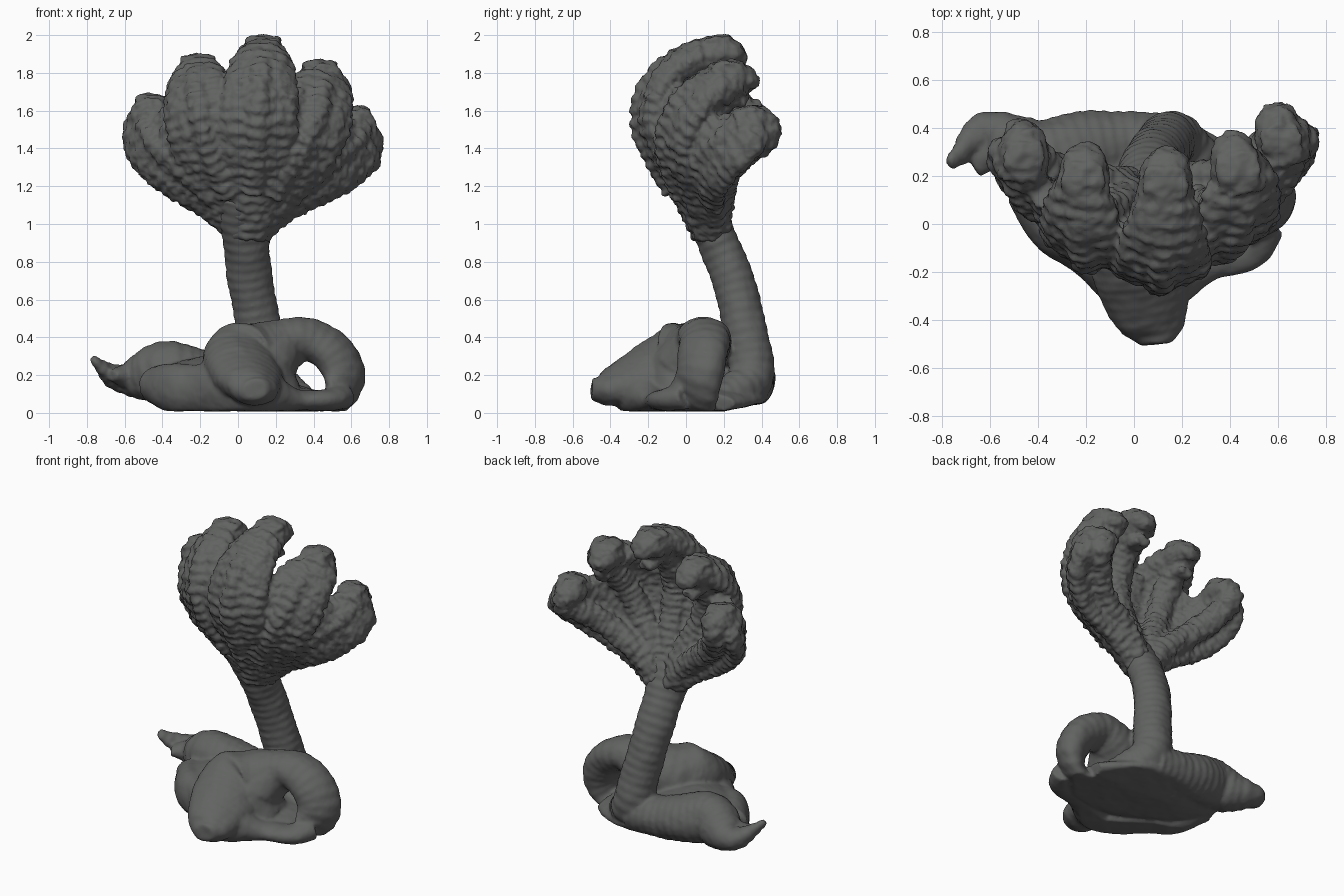
import bpy, bmesh, math
from mathutils import Vector

stone = bpy.data.materials.new("dark_stone")
stone.diffuse_color = (0.12, 0.125, 0.12, 1)


def spline(rows, steps):
    """Catmull-Rom through rows of numbers."""
    out = []
    for i in range(len(rows) - 1):
        a, b = rows[max(i - 1, 0)], rows[i]
        c, d = rows[i + 1], rows[min(i + 2, len(rows) - 1)]
        for s in range(steps):
            t = s / steps
            out.append([0.5 * (2 * q + (r - p) * t + (2 * p - 5 * q + 4 * r - u) * t * t
                               + (3 * q - p - 3 * r + u) * t ** 3)
                        for p, q, r, u in zip(a, b, c, d)])
    out.append(list(rows[-1]))
    return out


def tube(bm, rows, side, rib=0.0, pitch=0.05, sides=40, floor=0.01, steps=16):
    """Sweep an ellipse; each row is x, y, z, half width, half thickness."""
    pts = spline(rows, steps)
    side, rings, dist = Vector(side), [], 0.0
    for i, p in enumerate(pts):
        c = Vector(p[:3])
        lo, hi = Vector(pts[max(i - 1, 0)][:3]), Vector(pts[min(i + 1, len(pts) - 1)][:3])
        if i:
            dist += (c - lo).length
        t = (hi - lo).normalized()
        u = (side - t * side.dot(t)).normalized()
        v = t.cross(u)
        k = rib * math.sin(2 * math.pi * dist / pitch)
        ring = []
        for j in range(sides):
            a = 2 * math.pi * j / sides
            q = c + u * math.cos(a) * (p[3] + k) + v * math.sin(a) * (p[4] + k)
            q.z = max(q.z, floor + max(q.y - 0.2, 0) * 0.2)
            ring.append(bm.verts.new(q))
        rings.append(ring)
    for r0, r1 in zip(rings, rings[1:]):
        for j in range(sides):
            n = (j + 1) % sides
            bm.faces.new((r0[j], r0[n], r1[n], r1[j]))
    bm.faces.new(rings[0][::-1])
    bm.faces.new(rings[-1])


def fuse(name, bm, voxel, rough, grain):
    """Weld overlapping tubes into one carved skin with a rough surface."""
    bmesh.ops.recalc_face_normals(bm, faces=bm.faces)
    me = bpy.data.meshes.new(name)
    bm.to_mesh(me)
    bm.free()
    ob = bpy.data.objects.new(name, me)
    bpy.context.collection.objects.link(ob)
    me.materials.append(stone)
    m = ob.modifiers.new("fuse", 'REMESH')
    m.mode, m.voxel_size, m.use_smooth_shade = 'VOXEL', voxel, True
    s = ob.modifiers.new("soften", 'SMOOTH')
    s.factor, s.iterations = 0.5, 2
    tex = bpy.data.textures.new(name + "_grain", 'CLOUDS')
    tex.noise_scale = grain
    d = ob.modifiers.new("rough", 'DISPLACE')
    d.texture, d.strength, d.mid_level = tex, rough, 0.5
    return ob


# coiled body resting on the ground, with the upright neck
bm = bmesh.new()
# front tongue rising into the arched loop at the right
tube(bm, [(0.09, -0.5, 0.13, 0.06, 0.05), (0.08, -0.42, 0.13, 0.14, 0.09),
          (0.04, -0.22, 0.19, 0.21, 0.15), (0.03, -0.03, 0.28, 0.21, 0.17),
          (0.2, 0.07, 0.34, 0.16, 0.15), (0.36, 0.1, 0.39, 0.14, 0.115),
          (0.5, 0.09, 0.32, 0.14, 0.105), (0.56, 0.07, 0.19, 0.14, 0.095),
          (0.49, 0.03, 0.07, 0.14, 0.06), (0.3, 0.0, 0.06, 0.15, 0.055)],
     (0.6, 0.8, 0), rib=0.002)
tube(bm, [(0.27, 0.0, 0.1, 0.14, 0.08), (0.15, -0.02, 0.22, 0.17, 0.16),
          (0.22, 0.06, 0.33, 0.15, 0.13)], (0, 1, 0))
# low ring around the ground
tube(bm, [(0.56, 0.0, 0.09, 0.07, 0.07), (0.48, -0.1, 0.07, 0.06, 0.09),
          (0.3, -0.15, 0.07, 0.06, 0.09), (0.05, -0.27, 0.12, 0.15, 0.12),
          (-0.2, -0.1, 0.12, 0.14, 0.11), (-0.34, -0.02, 0.13, 0.13, 0.1),
          (-0.43, 0.15, 0.15, 0.1, 0.11)], (0.01, 0.02, 1))
# filled middle
tube(bm, [(0.45, 0.06, 0.05, 0.2, 0.06), (0.2, 0.1, 0.08, 0.32, 0.1),
          (-0.1, 0.12, 0.15, 0.32, 0.15), (-0.35, 0.15, 0.15, 0.24, 0.11),
          (-0.48, 0.18, 0.13, 0.12, 0.07)], (0, 1, 0))
# back coil leading out to the tail
tube(bm, [(0.15, 0.33, 0.14, 0.13, 0.12), (-0.05, 0.33, 0.16, 0.14, 0.13),
          (-0.22, 0.31, 0.19, 0.16, 0.15), (-0.38, 0.28, 0.22, 0.15, 0.16),
          (-0.5, 0.33, 0.19, 0.13, 0.13), (-0.6, 0.38, 0.18, 0.09, 0.08),
          (-0.67, 0.35, 0.2, 0.07, 0.06), (-0.72, 0.29, 0.24, 0.05, 0.035),
          (-0.77, 0.25, 0.29, 0.03, 0.02)], (0.2, 1, 0), rib=0.003)
tube(bm, [(-0.48, 0.34, 0.17, 0.08, 0.08), (-0.58, 0.3, 0.19, 0.07, 0.07),
          (-0.67, 0.24, 0.2, 0.05, 0.03)], (0.2, 1, 0))
# neck, turning into the coil at its foot
tube(bm, [(0.32, 0.18, 0.08, 0.09, 0.07), (0.26, 0.26, 0.11, 0.11, 0.1),
          (0.16, 0.345, 0.2, 0.125, 0.12), (0.11, 0.31, 0.45, 0.12, 0.115),
          (0.065, 0.25, 0.7, 0.12, 0.11), (0.045, 0.17, 0.9, 0.125, 0.105),
          (0.045, 0.11, 1.03, 0.15, 0.1), (0.06, 0.05, 1.15, 0.17, 0.09)],
     (1, 0.3, 0.2), rib=0.003, pitch=0.055)
fuse("coiled_body_and_neck", bm, 0.012, 0.012, 0.1)

# five flared hoods, left to right: width direction, points along each, scale
hoods = [
    ((0.7, -0.5, 0.6), [(0.02, 0.13, 0.96), (-0.11, 0.1, 1.13), (-0.29, 0.09, 1.28),
                        (-0.42, 0.14, 1.4), (-0.48, 0.22, 1.5), (-0.48, 0.26, 1.56),
                        (-0.46, 0.28, 1.58)], 0.9),
    ((1, -0.3, 0.3), [(0.03, 0.12, 0.95), (-0.04, 0.04, 1.15), (-0.15, -0.06, 1.38),
                      (-0.2, -0.08, 1.56), (-0.22, 0.0, 1.71), (-0.22, 0.11, 1.78),
                      (-0.21, 0.19, 1.79)], 0.95),
    ((1, 0, 0), [(0.05, 0.11, 0.95), (0.08, 0.0, 1.17), (0.1, -0.13, 1.4), (0.11, -0.17, 1.58),
                 (0.12, -0.1, 1.76), (0.13, 0.04, 1.87), (0.13, 0.17, 1.89)], 1.0),
    ((1, 0.3, -0.3), [(0.06, 0.12, 0.95), (0.17, 0.04, 1.15), (0.32, -0.04, 1.37),
                      (0.4, -0.02, 1.54), (0.44, 0.08, 1.68), (0.45, 0.19, 1.74),
                      (0.43, 0.23, 1.76)], 0.97),
    ((0.7, 0.5, -0.6), [(0.08, 0.13, 0.96), (0.22, 0.11, 1.13), (0.42, 0.1, 1.27),
                        (0.56, 0.18, 1.38), (0.635, 0.28, 1.45), (0.63, 0.33, 1.5),
                        (0.61, 0.35, 1.52)], 0.92),
]
widths = [0.1, 0.16, 0.2, 0.21, 0.19, 0.15, 0.1]
depths = [0.08, 0.08, 0.085, 0.09, 0.09, 0.1, 0.08]
bm = bmesh.new()
for n, (side, path, k) in enumerate(hoods):
    # ribbed hood
    tube(bm, [(*p, w * k, d * k) for p, w, d in zip(path, widths, depths)],
         side, rib=0.006, pitch=0.055, steps=24)
    # rounded throat standing proud on the hollow side
    throat = [(x * 0.96, y + o, z) for (x, y, z), o in zip(path, (0.03, 0.07, 0.11, 0.13, 0.13, 0.1))]
    tube(bm, [(*p, 0.085 * k, 0.08 * k) for p in throat],
         side, rib=0.006, pitch=0.05, steps=24)
    # raised spine on the outer side
    tube(bm, [(x, y - 0.055, z + 0.01, 0.07 * k, 0.07 * k) for x, y, z in path[1:6]],
         side, rib=0.007, pitch=0.055, steps=24)
    # web closing the gap to the next hood
    if n < 4:
        mid = [(Vector(a) + Vector(b)) / 2 + Vector((0, 0.01, 0))
               for a, b in zip(path[:5], hoods[n + 1][1])]
        tube(bm, [(*p, w, d) for p, w, d in zip(mid, (0.08, 0.11, 0.13, 0.13, 0.08),
                                                (0.06, 0.065, 0.075, 0.08, 0.06))],
             Vector(side) + Vector(hoods[n + 1][0]), rib=0.006, pitch=0.055, steps=24)
    # blunt head with flat crown, snout and lower jaw
    h = Vector(path[-1])
    turn = -0.25 if n > 2 else 0.05
    for parts in ([(-0.1, 0.0, 0.11, 0.09), (0.0, 0.01, 0.115, 0.095),
                   (0.07, 0.01, 0.1, 0.08), (0.12, -0.01, 0.07, 0.05),
                   (0.15, -0.02, 0.03, 0.03)],
                  [(-0.08, -0.06, 0.08, 0.07), (0.0, -0.09, 0.07, 0.055),
                   (0.08, -0.12, 0.05, 0.03)],
                  [(-0.09, 0.05, 0.07, 0.04), (-0.02, 0.085, 0.1, 0.025),
                   (0.06, 0.08, 0.08, 0.025)]):
        tube(bm, [(h.x + b * turn, h.y + b, h.z + c, w * k, d * k) for b, c, w, d in parts],
             (1, 0, 0))
fuse("five_headed_hood", bm, 0.012, 0.03, 0.05)
